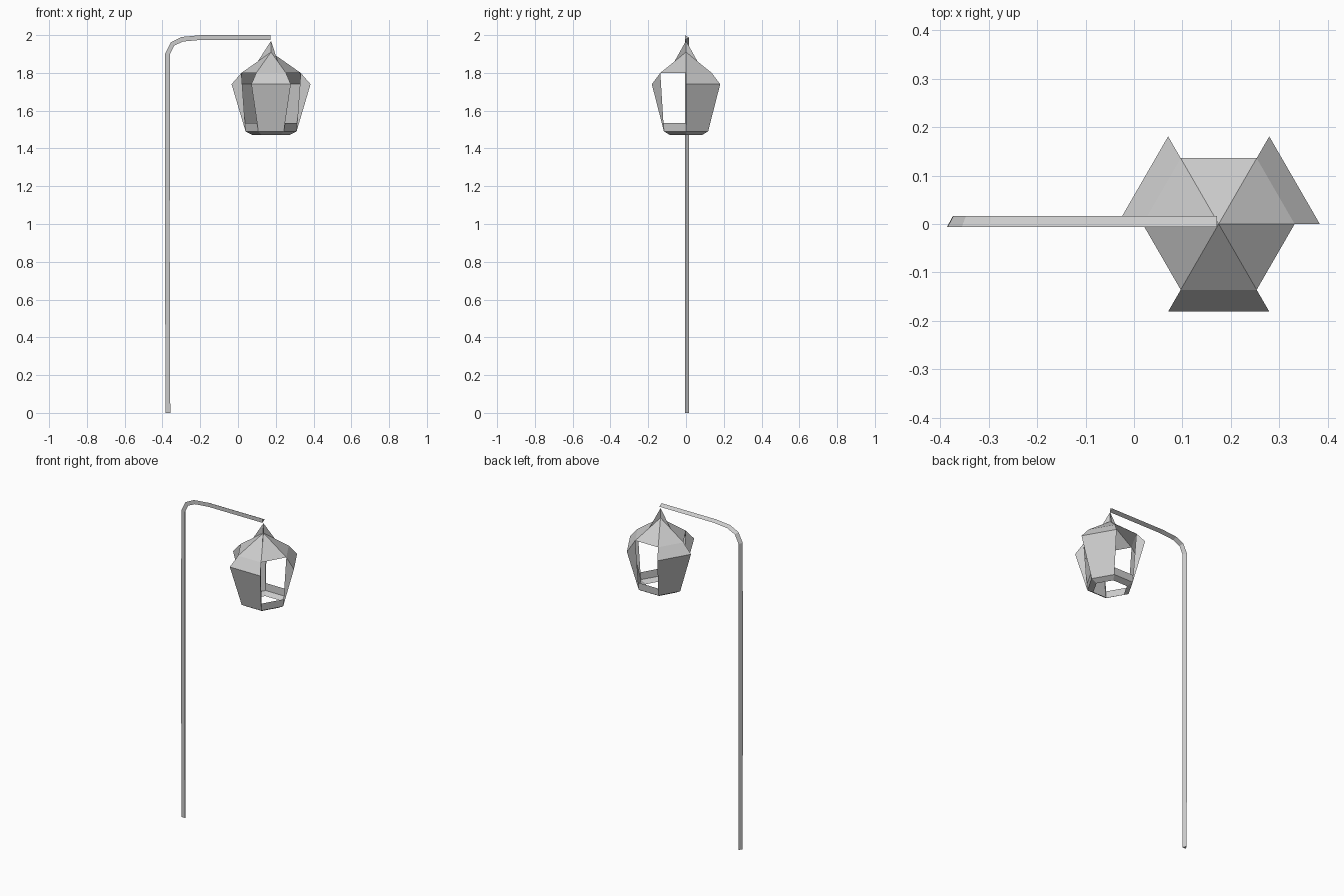
import bpy, bmesh
from math import sin, cos, radians
from mathutils import Vector

if "Cube" in bpy.data.objects:
    bpy.data.objects.remove(bpy.data.objects["Cube"])

CX = 0.175  # lantern axis


def polar(r, deg, z):
    a = radians(deg)
    return (CX + r * cos(a), r * sin(a), z)


def make_object(name, faces):
    """Build a flat-shaded mesh from a list of polygons (corner positions)."""
    bm = bmesh.new()
    for f in faces:
        bm.faces.new([bm.verts.new(p) for p in f])
    bmesh.ops.remove_doubles(bm, verts=bm.verts, dist=1e-4)
    bmesh.ops.recalc_face_normals(bm, faces=bm.faces)
    me = bpy.data.meshes.new(name)
    bm.to_mesh(me)
    bm.free()
    ob = bpy.data.objects.new(name, me)
    bpy.context.collection.objects.link(ob)
    return ob


def strip(profile, a):
    """Faces of one 60 degree sector following an (r, z) profile."""
    return [[polar(r0, a, z0), polar(r1, a, z1), polar(r1, a + 60, z1), polar(r0, a + 60, z0)]
            for (r0, z0), (r1, z1) in zip(profile, profile[1:])]


# Bent pole: triangular section swept along a path in the xz plane
path = [Vector(p) for p in [(-0.371, 0), (-0.374, 0.85), (-0.373, 1.90), (-0.347, 1.953),
                            (-0.295, 1.978), (-0.20, 1.987), (0.172, 1.987)]]
section = [(0.0125, -0.006), (-0.0125, -0.006), (0, 0.017)]  # outward offset, y
rings = []
for i, p in enumerate(path):
    d_in = (p - path[max(i - 1, 0)]).normalized()
    d_out = (path[min(i + 1, len(path) - 1)] - p).normalized()
    d = (d_in + d_out).normalized()
    n = Vector((-d.y, d.x))
    rings.append([(p.x + n.x * o, y, p.y + n.y * o) for o, y in section])
faces = [[r0[k], r0[(k + 1) % 3], r1[(k + 1) % 3], r1[k]]
         for r0, r1 in zip(rings, rings[1:]) for k in range(3)]
make_object("bent_pole", faces + [rings[0], rings[-1]])

# Lantern levels as (radius, height)
EAVE, FLARE = (0.157, 1.80), (0.209, 1.74)
SILL, BASE, RIM = (0.138, 1.535), (0.135, 1.49), (0.10, 1.472)

# Six-sided roof
make_object("lantern_roof", [[polar(0, 0, 1.91), polar(*EAVE[:1], a, EAVE[1]),
                              polar(EAVE[0], a + 60, EAVE[1])] for a in range(0, 360, 60)])

# Three upright fins on the roof that meet the arm
make_object("roof_fins", [[polar(0, 0, 1.97), polar(0, 0, 1.91), polar(0.07, a, 1.861)]
                          for a in (60, 180, 300)])

# Three flared panels with radial side walls
faces = []
for a in (0, 120, 240):
    faces += strip([EAVE, FLARE, BASE], a)
    for side in (a, a + 60):
        faces.append([polar(r, side, z) for r, z in (EAVE, FLARE, BASE, SILL)])
make_object("flared_panels", faces)

# Low sills under the three openings
make_object("window_sills", [f for a in (60, 180, 300) for f in strip([SILL, BASE], a)])

# Inward lip around the open bottom
make_object("bottom_rim", [f for a in range(0, 360, 60) for f in strip([BASE, RIM], a)])
